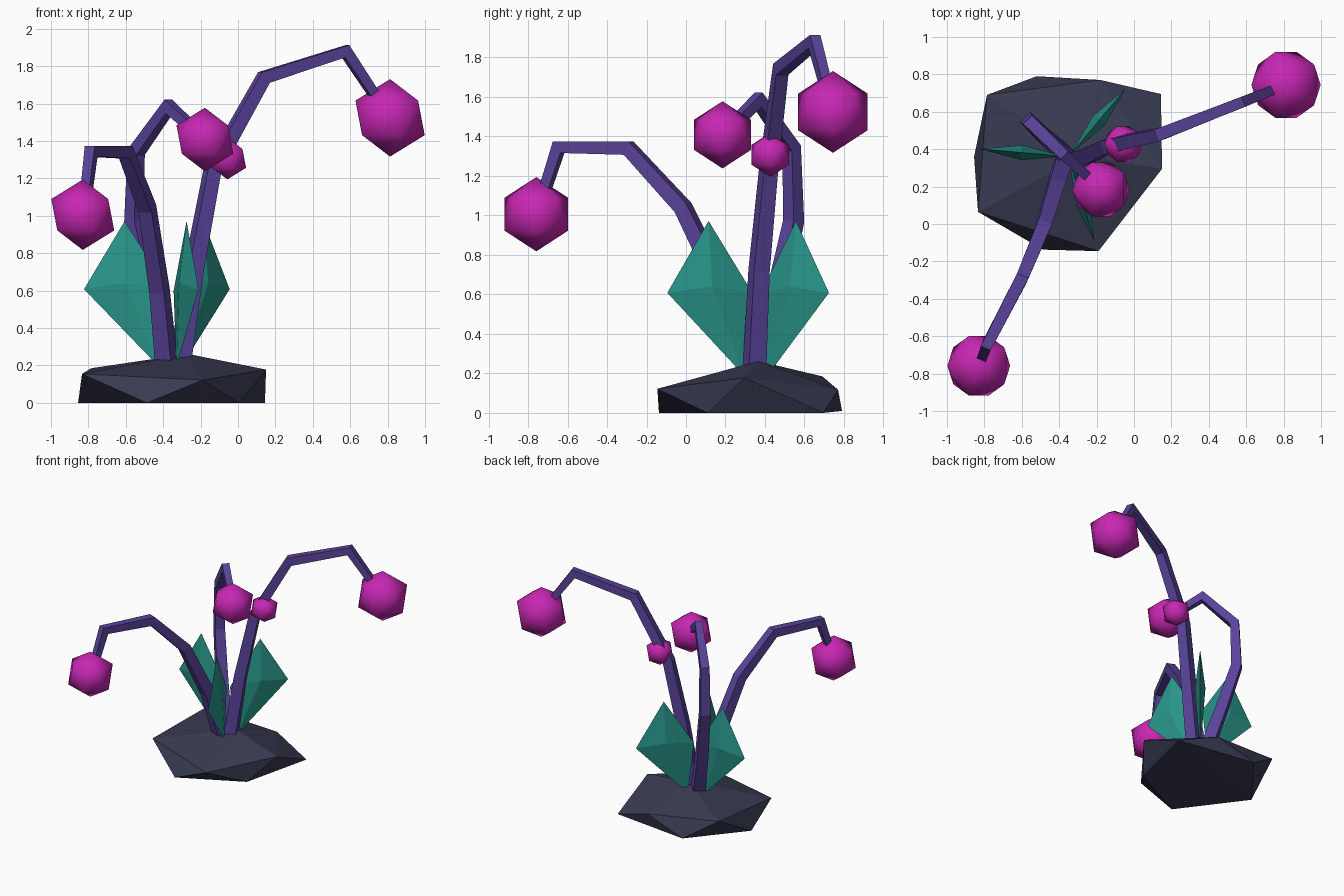
import bpy, bmesh, math
from mathutils import Vector

if "Cube" in bpy.data.objects:
    bpy.data.objects.remove(bpy.data.objects["Cube"])


def material(name, rgb):
    m = bpy.data.materials.new(name)
    m.diffuse_color = (*rgb, 1)
    m.use_nodes = True
    m.node_tree.nodes["Principled BSDF"].inputs["Base Color"].default_value = m.diffuse_color
    return m


ROCK = material("rock_slate", (0.040, 0.044, 0.085))
STEM = material("stem_purple", (0.10, 0.055, 0.32))
LEAF = material("leaf_teal", (0.022, 0.31, 0.26))
BUD = material("bud_magenta", (0.57, 0.02, 0.45))


def finish(name, bm, mat, smooth=False):
    bmesh.ops.recalc_face_normals(bm, faces=bm.faces[:])
    for f in bm.faces:
        f.smooth = smooth
    me = bpy.data.meshes.new(name)
    bm.to_mesh(me)
    bm.free()
    me.materials.append(mat)
    ob = bpy.data.objects.new(name, me)
    bpy.context.collection.objects.link(ob)
    return ob


def hull(name, points, mat):
    bm = bmesh.new()
    for p in points:
        bm.verts.new(p)
    bmesh.ops.convex_hull(bm, input=bm.verts[:])
    return finish(name, bm, mat)


def stem(name, pts, start=0.094, end=0.048):
    # Square tapering tube that bends inside one vertical plane
    pts = [Vector(p) for p in pts]
    run = pts[-1] - pts[0]
    side = Vector((run.y, -run.x, 0)).normalized()
    bm = bmesh.new()
    rings = []
    n = len(pts) - 1
    for i, p in enumerate(pts):
        a = (p - pts[i - 1]).normalized() if i else (pts[1] - p).normalized()
        b = (pts[i + 1] - p).normalized() if i < n else a
        t = (a + b).normalized()
        up = side.cross(t).normalized()
        h = (start + (end - start) * i / n) / 2
        miter = h / max(0.6, t.dot(a))
        rings.append([bm.verts.new(p + side * h * u + up * miter * v)
                      for u, v in ((1, 1), (-1, 1), (-1, -1), (1, -1))])
    for r, s in zip(rings, rings[1:]):
        for k in range(4):
            bm.faces.new((r[k], r[k - 1], s[k - 1], s[k]))
    bm.faces.new(rings[0])
    bm.faces.new(rings[-1])
    return finish(name, bm, STEM)


def bud(name, centre, radius):
    bm = bmesh.new()
    bmesh.ops.create_icosphere(bm, subdivisions=1, radius=radius)
    for v in bm.verts:
        v.co = Vector((-v.co.x, -v.co.y, v.co.z)) + Vector(centre)
    return finish(name, bm, BUD, smooth=True)


def leaf(name, angle):
    # Flattened four-sided spindle leaning away from the plant centre
    a = math.radians(angle)
    out, tan = Vector((math.cos(a), math.sin(a), 0)), Vector((-math.sin(a), math.cos(a), 0))
    shape = ((0.07, 0, 0.19), (0.475, 0, 0.608), (0.25, 0.04, 0.64),
             (0.25, -0.04, 0.64), (0.02, 0, 0.60), (0.257, 0, 0.972))
    return hull(name, [Vector((-0.35, 0.36, z)) + out * r + tan * t
                       for r, t, z in shape], LEAF)


# Rock base: squashed, uneven icosahedron
hull("rock_base", [
    (-0.27, 0.366, 0.262),
    (0.15, 0.295, 0.178), (-0.18, 0.77, 0.117), (-0.786, 0.69, 0.185),
    (-0.834, 0.065, 0.155), (-0.19, -0.145, 0.122),
    (0.144, 0.695, 0), (-0.52, 0.79, 0.01), (-0.855, 0.36, 0),
    (-0.487, -0.137, 0), (0.005, 0.11, 0), (-0.35, 0.33, 0)], ROCK)

# Three drooping stems
stem("stem_tall", [(-0.315, 0.345, 0.18), (-0.235, 0.37, 0.72), (-0.135, 0.42, 1.25),
                   (0.139, 0.48, 1.74), (0.575, 0.65, 1.88), (0.80, 0.74, 1.54)])
stem("stem_front", [(-0.38, 0.33, 0.18), (-0.42, 0.20, 0.60), (-0.485, -0.015, 1.04),
                    (-0.60, -0.29, 1.34), (-0.785, -0.645, 1.345), (-0.82, -0.74, 1.05)])
stem("stem_back", [(-0.37, 0.375, 0.18), (-0.47, 0.46, 0.58), (-0.555, 0.545, 0.97),
                   (-0.545, 0.535, 1.34), (-0.37, 0.365, 1.585), (-0.20, 0.21, 1.43)])

# Buds hanging on the stem ends, plus a small one beside the tall stem
bud("bud_tall", (0.813, 0.744, 1.524), 0.207)
bud("bud_front", (-0.83, -0.758, 1.006), 0.188)
bud("bud_back", (-0.177, 0.185, 1.408), 0.170)
bud("bud_small", (-0.057, 0.427, 1.307), 0.112)

# Three leaves around the stems
for i, ang in enumerate((175, 50, -73)):
    leaf(f"leaf_{i + 1}", ang)
